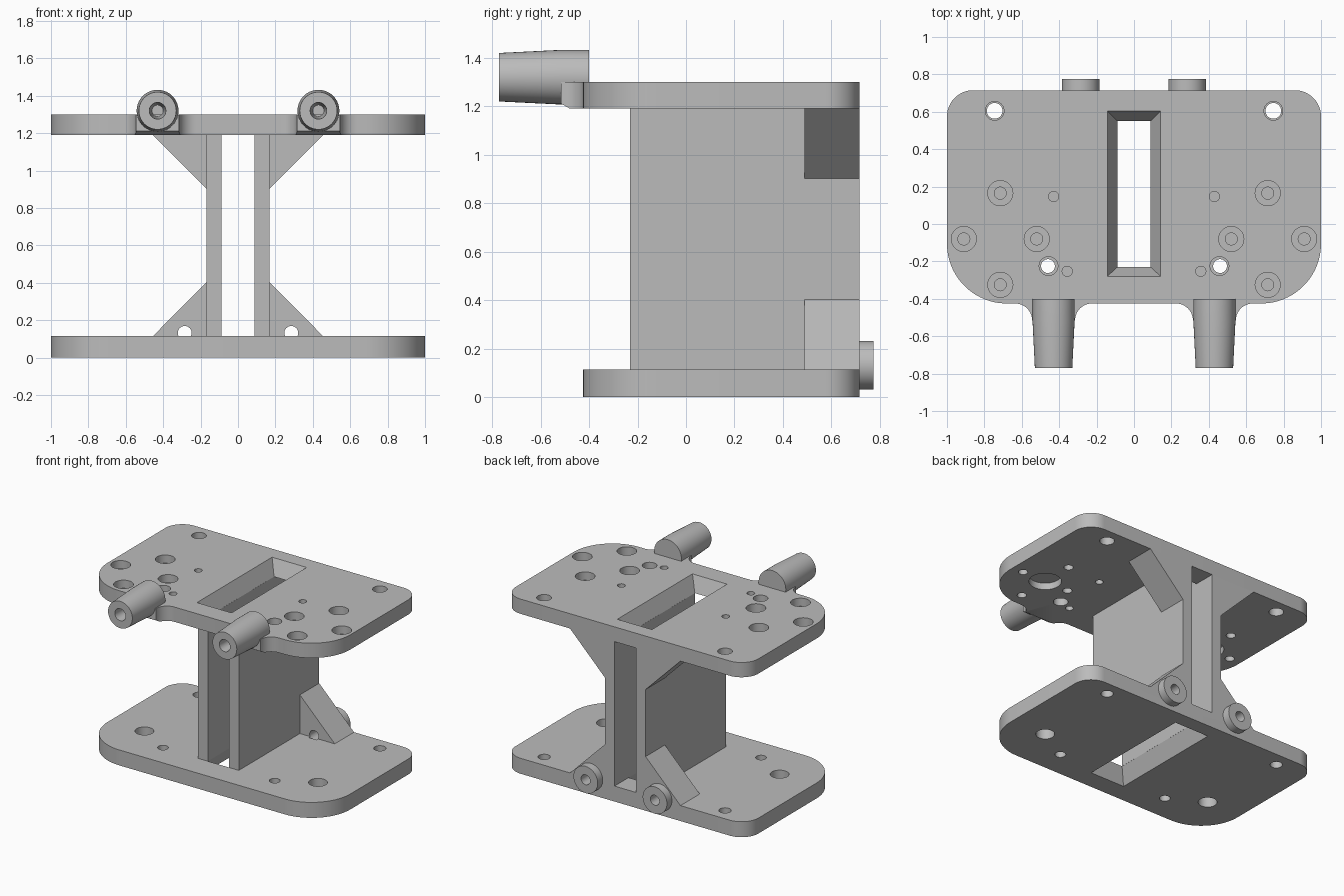
import bpy, bmesh
from math import pi, cos, sin, radians

cube = bpy.data.objects.get("Cube")
if cube:
    bpy.data.objects.remove(cube, do_unlink=True)

grey = bpy.data.materials.new("plain grey")
grey.use_nodes = True
colour = (0.5, 0.5, 0.5, 1)
grey.diffuse_color = colour
grey.node_tree.nodes["Principled BSDF"].inputs["Base Color"].default_value = colour


def loft(name, loops):
    """Closed solid through matching loops of 3D points."""
    bm = bmesh.new()
    rings = [[bm.verts.new(p) for p in loop] for loop in loops]
    bm.faces.new(rings[0])
    bm.faces.new(rings[-1])
    n = len(rings[0])
    for a, b in zip(rings, rings[1:]):
        for i in range(n):
            j = (i + 1) % n
            bm.faces.new((a[i], a[j], b[j], b[i]))
    bmesh.ops.recalc_face_normals(bm, faces=bm.faces)
    mesh = bpy.data.meshes.new(name)
    bm.to_mesh(mesh)
    bm.free()
    mesh.materials.append(grey)
    obj = bpy.data.objects.new(name, mesh)
    bpy.context.collection.objects.link(obj)
    return obj


def flat(points, z):
    return [(x, y, z) for x, y in points]


def upright(points, y):
    return [(x, y, z) for x, z in points]


def arc(cx, cy, r, start, end, n=16):
    steps = [radians(start + (end - start) * i / n) for i in range(n + 1)]
    return [(cx + r * cos(a), cy + r * sin(a)) for a in steps]


def circle(cx, cy, r, n=40):
    return arc(cx, cy, r, 0, 360, n)[:-1]


def rect(x, y0, y1):
    return [(-x, y0), (x, y0), (x, y1), (-x, y1)]


def drill(x, y, profile):
    """Vertical cutter turned from (radius, height) pairs."""
    return loft("cutter", [flat(circle(x, y, r), z) for r, z in profile])


def turned(name, x, z, profile):
    """Round part along y, from (radius, y) pairs."""
    return loft(name, [upright(circle(x, z, r), y) for r, y in profile])


def finish(obj, cutters=()):
    """Cut the holes, drop the cutters and smooth the round faces."""
    for c in cutters:
        m = obj.modifiers.new("hole", "BOOLEAN")
        m.operation, m.solver, m.object = "DIFFERENCE", "EXACT", c
    bpy.context.view_layer.update()
    graph = bpy.context.evaluated_depsgraph_get()
    mesh = bpy.data.meshes.new_from_object(obj.evaluated_get(graph))
    obj.modifiers.clear()
    obj.data = mesh
    for c in cutters:
        bpy.data.objects.remove(c, do_unlink=True)
    bpy.ops.object.select_all(action="DESELECT")
    obj.select_set(True)
    bpy.context.view_layer.objects.active = obj
    bpy.ops.object.shade_smooth_by_angle(angle=radians(30))


FRONT, BACK = -0.425, 0.715
THICK, LOW, HIGH = 0.115, 1.19, 1.3
TUBE_X, TUBE_Z, BOSS_X, BOSS_Z = 0.43, 1.32, 0.285, 0.132


def outline(tabs):
    """Plate outline: right half front to back, then mirrored."""
    half = []
    if tabs:
        half += arc(0.225, FRONT - 0.09, 0.09, 90, 0, 10)
        half += arc(0.635, FRONT - 0.09, 0.09, 180, 90, 10)
    half += arc(0.68, FRONT + 0.32, 0.32, -90, 0, 24)
    half += arc(0.86, BACK - 0.14, 0.14, 0, 90)
    return half + [(-x, y) for x, y in reversed(half)]


def window(z_small, z_large):
    return loft("cutter", [flat(rect(0.088, -0.23, 0.55), z_small),
                           flat(rect(0.143, -0.28, 0.605), z_large)])


def boss_hole(s):
    return turned("cutter", s * BOSS_X, BOSS_Z, [(0.037, 0.47), (0.037, 0.8)])


# Bottom plate with tapered window, mounting holes and bolt grooves
bottom = loft("bottom_plate", [flat(outline(False), 0), flat(outline(False), THICK)])
cuts = [window(THICK + 0.001, -0.001)]
for s in (-1, 1):
    for x, y, r in ((0.745, 0.605, 0.042), (0.46, -0.225, 0.037), (0.715, -0.08, 0.064)):
        cuts.append(drill(s * x, y, [(r, -0.1), (r, 0.2)]))
    cuts.append(boss_hole(s))
finish(bottom, cuts)

# Top plate with tabs, window, counterbored cross pattern and recesses below
top = loft("top_plate", [flat(outline(True), LOW), flat(outline(True), HIGH)])
cuts = [window(LOW - 0.001, HIGH + 0.001)]
for s in (-1, 1):
    for x, y, r in ((0.745, 0.605, 0.05), (0.457, -0.225, 0.05),
                    (0.43, 0.147, 0.027), (0.357, -0.253, 0.027)):
        cuts.append(drill(s * x, y, [(r, 1.1), (r, 1.4)]))
    for dx, dy in ((0.195, 0), (-0.195, 0), (0, 0.245), (0, -0.245)):
        cuts.append(drill(s * (0.715 + dx), dy - 0.08,
                          [(0.032, 1.1), (0.032, 1.24), (0.067, 1.24), (0.067, 1.4)]))
    cuts.append(drill(s * 0.715, -0.08, [(0.11, 1.1), (0.11, LOW + 0.05)]))
# Slope under the tab fronts
slope = [(-0.47, 1.185), (-0.6, 1.185), (-0.6, 1.26)]
cuts.append(loft("cutter", [[(x, y, z) for y, z in slope] for x in (-0.9, 0.9)]))
finish(top, cuts)

for s, side in ((-1, "right"), (1, "left")):
    # Upright wall
    wall = [(s * x, y) for x, y in ((0.088, -0.23), (0.168, -0.23), (0.168, BACK), (0.088, BACK))]
    finish(loft(side + "_wall", [flat(wall, THICK), flat(wall, LOW)]))

    # Triangular gussets at the back
    for part, z0, z1 in (("lower", THICK, 0.403), ("upper", LOW, 0.902)):
        tri = [(s * 0.168, z0), (s * 0.455, z0), (s * 0.168, z1)]
        gusset = loft(side + "_" + part + "_gusset", [upright(tri, 0.488), upright(tri, BACK)])
        finish(gusset, [boss_hole(s)] if part == "lower" else [])

    # Round boss on the back face
    boss = turned(side + "_boss", s * BOSS_X, BOSS_Z, [(0.1, BACK), (0.1, 0.774)])
    finish(boss, [boss_hole(s)])

    # Tapered front tube with a narrowing blind hole
    tube = turned(side + "_tube", s * TUBE_X, TUBE_Z,
                  [(0.1, -0.771), (0.112, -0.53), (0.112, -0.4)])
    finish(tube, [turned("cutter", s * TUBE_X, TUBE_Z, [(0.046, -0.8), (0.03, -0.5)])])
